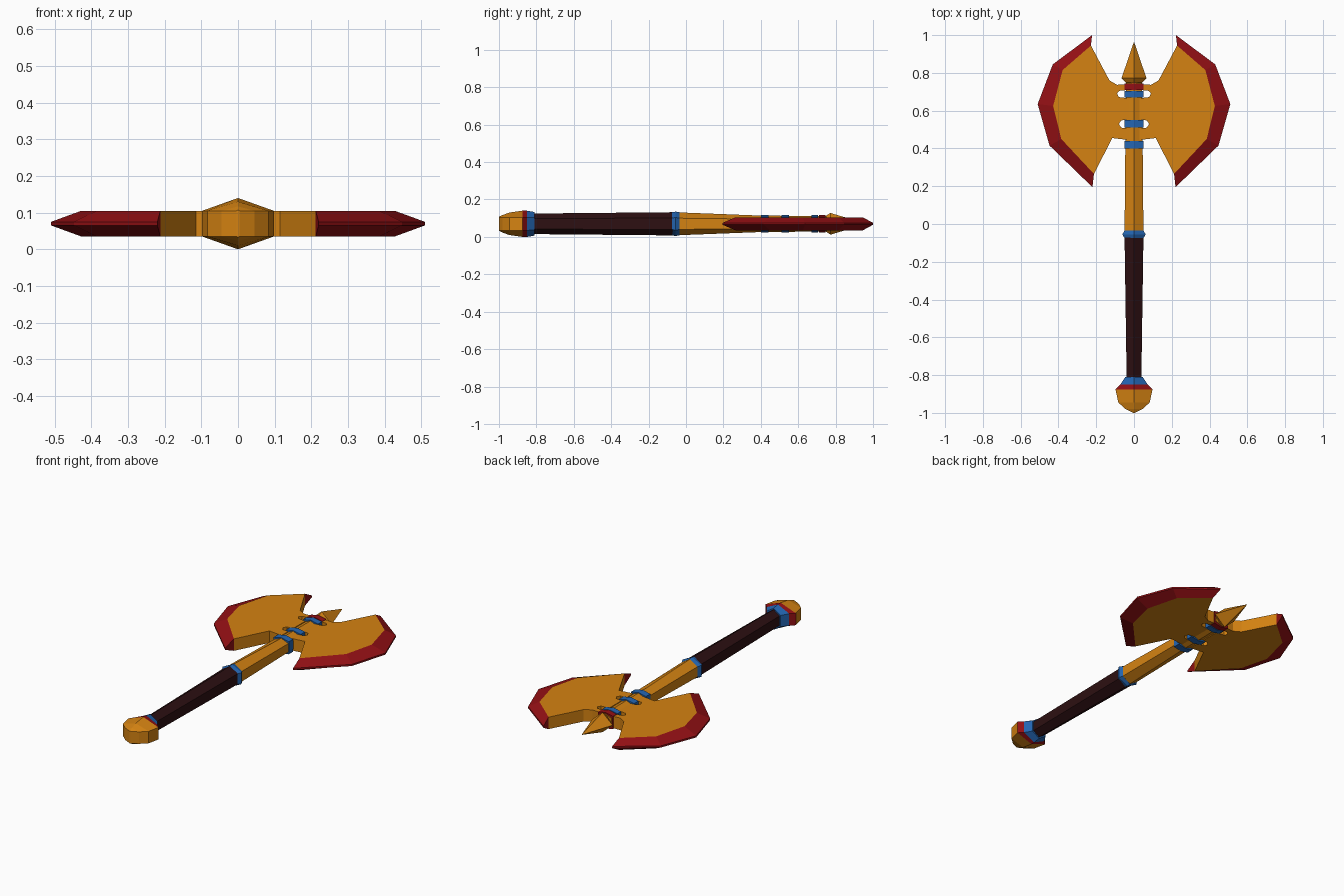
import bpy, bmesh

if "Cube" in bpy.data.objects:
    bpy.data.objects.remove(bpy.data.objects["Cube"])

ZC = 0.07  # height of the middle plane


def material(name, rgb):
    m = bpy.data.materials.new(name)
    m.diffuse_color = (*rgb, 1)
    m.use_nodes = True
    m.node_tree.nodes["Principled BSDF"].inputs["Base Color"].default_value = m.diffuse_color
    return m


GOLD = material("gold", (0.66, 0.225, 0.006))
BLUE = material("blue", (0.017, 0.13, 0.44))
RED = material("dark red", (0.29, 0.005, 0.007))
DARK = material("dark leather", (0.026, 0.005, 0.006))


def finish(name, bm, *mats):
    bmesh.ops.remove_doubles(bm, verts=bm.verts, dist=0.0005)
    bmesh.ops.recalc_face_normals(bm, faces=bm.faces)
    me = bpy.data.meshes.new(name)
    bm.to_mesh(me)
    bm.free()
    ob = bpy.data.objects.new(name, me)
    bpy.context.collection.objects.link(ob)
    for m in mats:
        me.materials.append(m)
    return ob


def hex_loft(name, mat, sections):
    """Six-sided bar along y; each section is (y, half width, side half height, ridge half height)."""
    bm = bmesh.new()
    rings = []
    for y, w, s, h in sections:
        pts = [(0, h), (w, s), (w, -s), (0, -h), (-w, -s), (-w, s)]
        rings.append([bm.verts.new((x, y, ZC + z)) for x, z in pts])
    for a, b in zip(rings, rings[1:]):
        for i in range(6):
            j = (i + 1) % 6
            bm.faces.new((a[i], a[j], b[j], b[i]))
    bm.faces.new(rings[0])
    bm.faces.new(rings[-1])
    return finish(name, bm, mat)


# handle, from the pommel to the neck
hex_loft("pommel", GOLD, [(-1.0, 0.004, 0.035, 0.037), (-0.98, 0.045, 0.035, 0.047),
                          (-0.945, 0.083, 0.035, 0.06), (-0.875, 0.098, 0.035, 0.07)])
hex_loft("pommel_red_band", RED, [(-0.875, 0.098, 0.035, 0.07), (-0.85, 0.073, 0.035, 0.07)])
hex_loft("pommel_blue_band", BLUE, [(-0.85, 0.073, 0.035, 0.07), (-0.81, 0.046, 0.033, 0.063)])
hex_loft("grip", DARK, [(-0.815, 0.039, 0.028, 0.055), (-0.07, 0.05, 0.031, 0.062)])
hex_loft("grip_ring", BLUE, [(-0.075, 0.05, 0.03, 0.062), (-0.055, 0.062, 0.034, 0.065),
                             (-0.035, 0.05, 0.03, 0.062)])
hex_loft("neck", GOLD, [(-0.04, 0.05, 0.03, 0.061), (0.40, 0.046, 0.025, 0.044),
                        (0.75, 0.042, 0.025, 0.041)])

# bands around the head
for i, (y0, y1, mat) in enumerate([(0.40, 0.44, BLUE), (0.51, 0.55, BLUE),
                                   (0.67, 0.705, BLUE), (0.71, 0.745, RED)]):
    hex_loft("head_band_%d" % (i + 1), mat,
             [(y0, 0.049, 0.037, 0.047), (y1, 0.049, 0.037, 0.047)])

# spike
hex_loft("spike", GOLD, [(0.745, 0.04, 0.0, 0.04), (0.772, 0.066, 0.0, 0.058),
                         (0.96, 0.002, 0.0, 0.002)])

# twin blades: flat gold plate with notches, and a bevelled red cutting edge
edge_in = [(0.212, 0.265), (0.385, 0.45), (0.428, 0.625), (0.378, 0.815), (0.228, 0.945)]
edge_out = [(0.22, 0.195), (0.447, 0.415), (0.51, 0.635), (0.43, 0.845), (0.222, 1.0)]
root = [(0.13, 0.76), (0.09, 0.737), (0.03, 0.74), (0.03, 0.71), (0.078, 0.705), (0.09, 0.69),
        (0.08, 0.672), (0.03, 0.665), (0.03, 0.555), (0.068, 0.548), (0.08, 0.53),
        (0.068, 0.51), (0.03, 0.505), (0.03, 0.445), (0.09, 0.452), (0.115, 0.455)]
T, E = 0.035, 0.005
bm = bmesh.new()


def ring(pts, z):
    return [bm.verts.new((x, y, ZC + z)) for x, y in pts]


top, bot = ring(edge_in + root, T), ring(edge_in + root, -T)
bm.faces.new(top)
bm.faces.new(bot)
n, k = len(top), len(edge_in)
for i in range(k - 1, n):
    j = (i + 1) % n
    bm.faces.new((top[i], top[j], bot[j], bot[i]))
ot, ob_ = ring(edge_out, E), ring(edge_out, -E)
red = []
for i in range(k - 1):
    for a, b in ((top, ot), (ot, ob_), (ob_, bot)):
        red.append(bm.faces.new((a[i], a[i + 1], b[i + 1], b[i])))
for i in (0, k - 1):
    red.append(bm.faces.new((top[i], ot[i], ob_[i], bot[i])))
for f in red:
    f.material_index = 1
blades = finish("blades", bm, GOLD, RED)
mod = blades.modifiers.new("Mirror", 'MIRROR')
mod.use_mirror_merge = False
